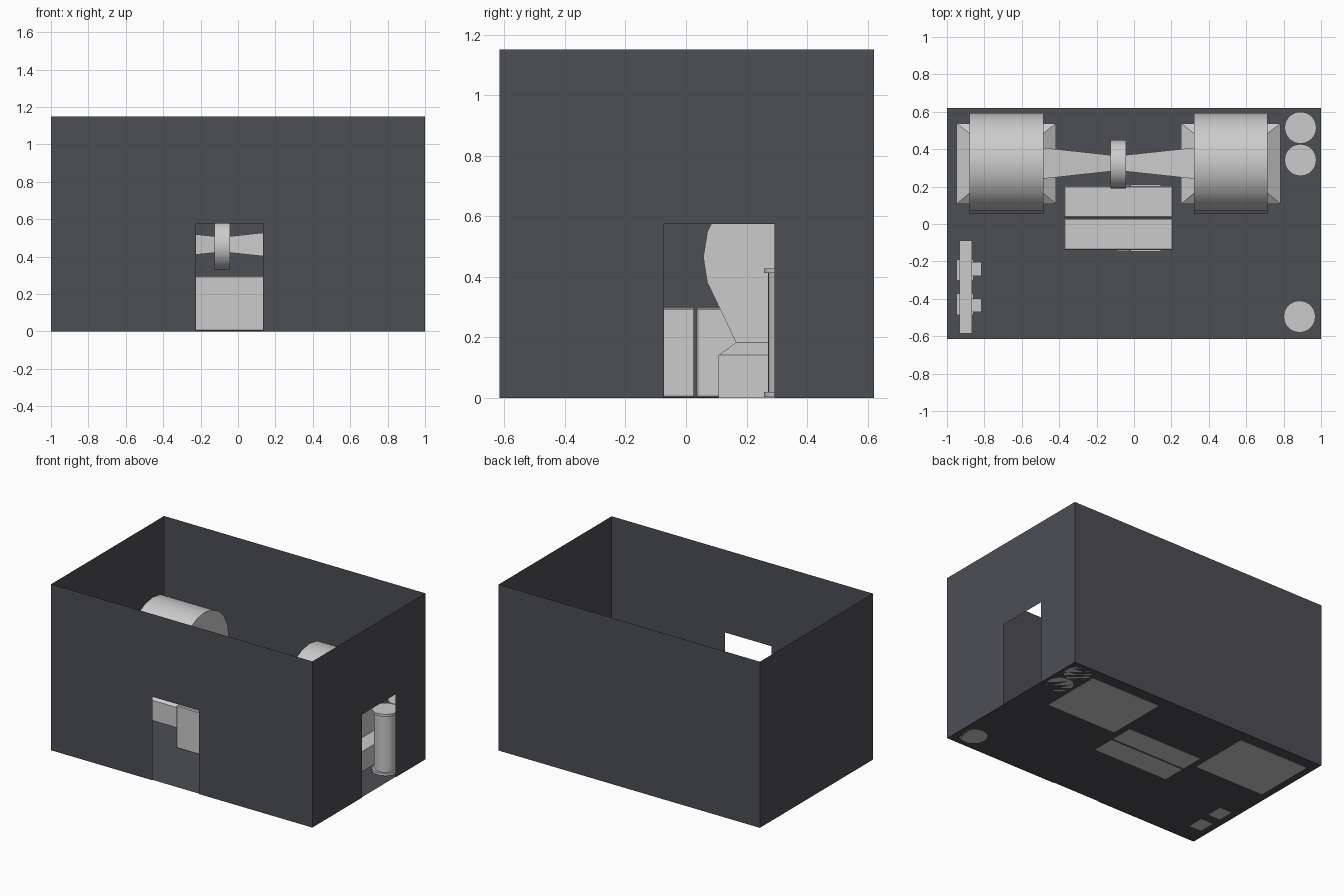
import bpy, bmesh, math

if "Cube" in bpy.data.objects:
    bpy.data.objects.remove(bpy.data.objects["Cube"])

dark = bpy.data.materials.new("dark_wall")
dark.diffuse_color = (0.075, 0.077, 0.088, 1)
dark.use_nodes = True
dark.node_tree.nodes["Principled BSDF"].inputs["Base Color"].default_value = dark.diffuse_color


def mesh_object(name, verts, faces, mat=None, recalc=True):
    mesh = bpy.data.meshes.new(name)
    mesh.from_pydata(verts, [], faces)
    if recalc:
        bm = bmesh.new()
        bm.from_mesh(mesh)
        bmesh.ops.recalc_face_normals(bm, faces=bm.faces)
        bm.to_mesh(mesh)
        bm.free()
    obj = bpy.data.objects.new(name, mesh)
    bpy.context.collection.objects.link(obj)
    if mat:
        mesh.materials.append(mat)
    return obj


def smooth(obj, angle=30):
    bpy.ops.object.select_all(action='DESELECT')
    obj.select_set(True)
    bpy.context.view_layer.objects.active = obj
    bpy.ops.object.shade_smooth_by_angle(angle=math.radians(angle))


def loft(name, rings):
    """Closed solid through rings of equal point count."""
    n = len(rings[0])
    verts = [p for r in rings for p in r]
    faces = [(k * n + i, k * n + (i + 1) % n, (k + 1) * n + (i + 1) % n, (k + 1) * n + i)
             for k in range(len(rings) - 1) for i in range(n)]
    faces += [tuple(range(n)), tuple(range(len(verts) - n, len(verts)))]
    return mesh_object(name, verts, faces)


def rect_z(x0, x1, y0, y1, z):
    return [(x0, y0, z), (x1, y0, z), (x1, y1, z), (x0, y1, z)]


def box(name, x0, x1, y0, y1, z0, z1, bevel=0):
    obj = loft(name, [rect_z(x0, x1, y0, y1, z) for z in (z0, z1)])
    if bevel:
        mod = obj.modifiers.new("bevel", 'BEVEL')
        mod.width = bevel
        mod.segments = 1
    return obj


def wall(name, place, a0, a1, h, door=None):
    """Flat wall in (a, z), optionally with a doorway (left, right, top)."""
    if door:
        l, r, t = door
        pts = [(a0, 0), (l, 0), (l, t), (r, t), (r, 0), (a1, 0), (a1, h), (a0, h)]
    else:
        pts = [(a0, 0), (a1, 0), (a1, h), (a0, h)]
    return mesh_object(name, [place(a, z) for a, z in pts],
                       [tuple(range(len(pts)))], dark, recalc=False)


# Room shell, open at the top
Y0, Y1, H = -0.615, 0.62, 1.15
wall("front_wall", lambda a, z: (a, Y0, z), -1, 1, H, (-0.225, 0.133, 0.578))
wall("back_wall", lambda a, z: (-a, Y1, z), -1, 1, H)
wall("right_wall", lambda a, z: (1, a, z), Y0, Y1, H, (-0.072, 0.293, 0.575))
wall("left_wall", lambda a, z: (-1, -a, z), -Y1, -Y0, H)
mesh_object("floor", rect_z(-1, 1, Y0, Y1, 0.003), [(0, 1, 2, 3)], dark, recalc=False)

# Two drum machines: 20-sided drum running into a narrow neck
CY, CZ, R = 0.325, 0.465, 0.268
profile = [(CY + R * math.cos(math.radians(a)), CZ + R * math.sin(math.radians(a)))
           for a in range(-18, 199, 18)]
profile += [(CY - 0.16, 0.183), (CY + 0.16, 0.183)]
for side, x0, x1 in (("left", -0.88, -0.485), ("right", 0.32, 0.715)):
    drum = loft(side + "_drum", [[(x, y, z) for y, z in profile] for x in (x0, x1)])
    smooth(drum)
    bx0, bx1, by0, by1 = x0 - 0.068, x1 + 0.068, CY - 0.217, CY + 0.213
    loft(side + "_drum_base", [rect_z(bx0, bx1, by0, by1, 0),
                               rect_z(bx0, bx1, by0, by1, 0.142),
                               rect_z(x0, x1, CY - 0.16, CY + 0.16, 0.183)])


# Tapered square shafts and the coupling wheel between the drums
def square_x(x, r):
    return [(x, CY - r, CZ - r), (x, CY + r, CZ - r), (x, CY + r, CZ + r), (x, CY - r, CZ + r)]


loft("left_shaft", [square_x(-0.485, 0.083), square_x(-0.12, 0.043)])
loft("right_shaft", [square_x(0.32, 0.083), square_x(-0.05, 0.043)])
bpy.ops.mesh.primitive_cylinder_add(vertices=32, radius=0.13, depth=0.083,
                                    location=(-0.085, 0.32, 0.46),
                                    rotation=(0, math.pi / 2, 0))
bpy.context.object.name = "coupling_wheel"
smooth(bpy.context.object)

# Back-to-back cabinets with a seam, vents and drawer on each outer face
MID = 0.032
for label, s in (("front", -1), ("back", 1)):
    def span(d0, d1):
        return sorted((MID + s * d0, MID + s * d1))
    box(label + "_cabinet", -0.375, 0.207, *span(0.002, 0.172), 0.002, 0.297, 0.005)
    box(label + "_drawer", -0.02, 0.145, *span(0.165, 0.18), 0.06, 0.12)
    for i in range(4):
        z = 0.13 + i * 0.029
        box(f"{label}_vent_{i}", -0.09, -0.022, *span(0.165, 0.177), z, z + 0.024)

# Canisters with wider end rims
for i, (x, y) in enumerate(((0.89, 0.515), (0.89, 0.342), (0.885, -0.495))):
    for part, r, z0, z1 in (("body", 0.071, 0.015, 0.415),
                            ("bottom_rim", 0.085, 0.003, 0.02),
                            ("top_rim", 0.085, 0.412, 0.428)):
        bpy.ops.mesh.primitive_cylinder_add(vertices=32, radius=r, depth=z1 - z0,
                                            location=(x, y, (z0 + z1) / 2))
        bpy.context.object.name = f"canister_{i}_{part}"
        smooth(bpy.context.object)

# Panel board by the left wall, on two feet with a box over each
PY = -0.3375
box("panel_board", -0.934, -0.867, PY - 0.248, PY + 0.248, 0.12, 0.5)
for label, s in (("near", -1), ("far", 1)):
    box(label + "_panel_foot", -0.95, -0.858, *sorted((PY + s * 0.035, PY + s * 0.148)), 0.002, 0.12)
    box(label + "_panel_box", -0.88, -0.815, *sorted((PY + s * 0.06, PY + s * 0.133)), 0.2, 0.4)
